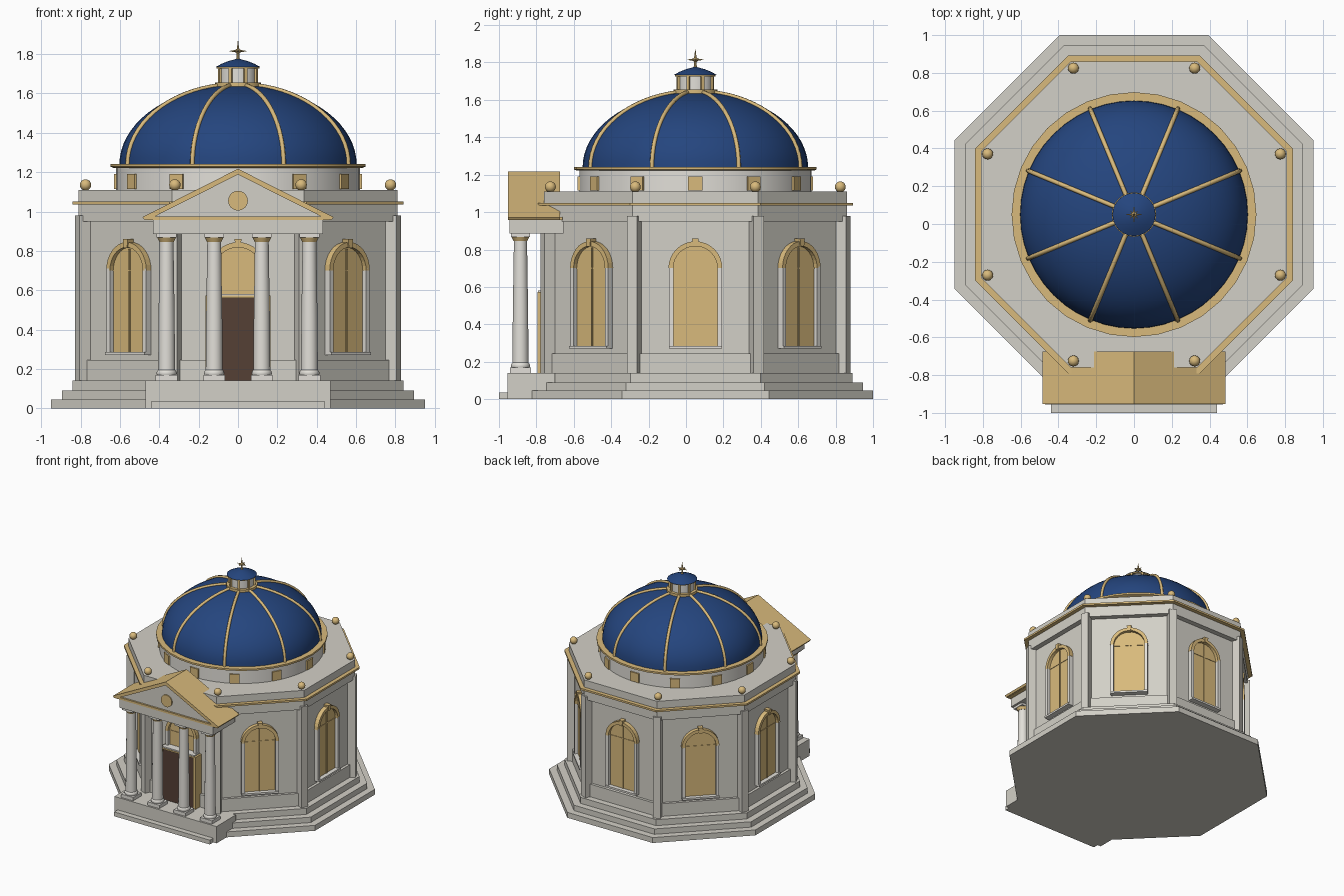
import bpy, bmesh, math
from math import pi, sin, cos
from mathutils import Matrix, Vector

if "Cube" in bpy.data.objects:
    bpy.data.objects.remove(bpy.data.objects["Cube"], do_unlink=True)

CY = 0.05                      # hall axis
OCT = cos(pi / 8)              # apothem to corner ratio


def material(name, rgb):
    m = bpy.data.materials.new(name)
    m.use_nodes = True
    m.diffuse_color = (*rgb, 1)
    bsdf = m.node_tree.nodes["Principled BSDF"]
    bsdf.inputs["Base Color"].default_value = (*rgb, 1)
    bsdf.inputs["Roughness"].default_value = 0.7
    return m


STONE = material("stone", (0.65, 0.63, 0.57))
MARBLE = material("pale_marble", (0.76, 0.74, 0.69))
GOLD = material("gold", (0.69, 0.49, 0.20))
BLUE = material("dome_blue", (0.018, 0.06, 0.21))
WOOD = material("door_wood", (0.09, 0.05, 0.036))


def finish(name, bm, mat, smooth=False, loc=(0, 0, 0)):
    bmesh.ops.recalc_face_normals(bm, faces=bm.faces)
    me = bpy.data.meshes.new(name)
    bm.to_mesh(me)
    bm.free()
    me.materials.append(mat)
    ob = bpy.data.objects.new(name, me)
    ob.location = loc
    bpy.context.collection.objects.link(ob)
    if smooth:
        bpy.ops.object.select_all(action='DESELECT')
        ob.select_set(True)
        bpy.context.view_layer.objects.active = ob
        bpy.ops.object.shade_smooth_by_angle(angle=math.radians(40))
    return ob


def box(name, mat, x, y, z):
    """Box from (min, max) pairs."""
    bm = bmesh.new()
    bmesh.ops.create_cube(bm, size=1)
    for v in bm.verts:
        v.co = [(a + b) / 2 + c * (b - a) for (a, b), c in zip((x, y, z), v.co)]
    return finish(name, bm, mat)


def prism(name, mat, pts, y0, y1):
    """Outline in x, z extruded along y."""
    bm = bmesh.new()
    f = bm.faces.new([bm.verts.new((x, y0, z)) for x, z in pts])
    r = bmesh.ops.extrude_face_region(bm, geom=[f])
    for v in r["geom"]:
        if isinstance(v, bmesh.types.BMVert):
            v.co.y = y1
    return finish(name, bm, mat)


def lathe(name, mat, prof, n=32, loc=(0, CY, 0), smooth=True, turn=0.0):
    """Profile of (radius, z) spun round z; closed at both ends."""
    bm = bmesh.new()
    rings = [[bm.verts.new((r * cos(turn + 2 * pi * i / n), r * sin(turn + 2 * pi * i / n), z))
              for i in range(n)] for r, z in prof]
    for a, b in zip(rings, rings[1:]):
        for i in range(n):
            j = (i + 1) % n
            bm.faces.new((a[i], a[j], b[j], b[i]))
    bm.faces.new(rings[0])
    bm.faces.new(rings[-1])
    return finish(name, bm, mat, smooth, loc)


def octagon(name, mat, apothem, z0, z1):
    r = apothem / OCT
    return lathe(name, mat, [(r, z0), (r, z1)], 8, smooth=False, turn=pi / 8)


def around(ob, n, start=0.0):
    """Place linked copies of a part round the hall axis."""
    for k in range(n):
        c = ob if k == 0 else ob.copy()
        if k:
            bpy.context.collection.objects.link(c)
        c.location = (0, CY, 0)
        c.rotation_euler.z = start + 2 * pi * k / n


def arc(r, zc, n=16):
    return [(r * cos(pi * i / n), zc + r * sin(pi * i / n)) for i in range(n + 1)]


# Stepped base, walls, cornice and attic
for nm, mat, a, z0, z1 in (
        ("lower_step", STONE, 0.95, 0, 0.045), ("middle_step", STONE, 0.895, 0.045, 0.09),
        ("upper_step", STONE, 0.84, 0.09, 0.14), ("plinth", STONE, 0.79, 0.14, 0.245),
        ("walls", STONE, 0.768, 0.245, 0.96), ("frieze", STONE, 0.81, 0.95, 1.035),
        ("gold_cornice", GOLD, 0.842, 1.035, 1.05), ("attic", STONE, 0.81, 1.05, 1.11)):
    octagon(nm, mat, a, z0, z1)

# Corner piers and ball finials
pier = box("corner_pier", STONE, (-0.03, 0.03), (-0.885, -0.825), (0.14, 0.98))
around(pier, 8, pi / 8)
bm = bmesh.new()
bmesh.ops.create_uvsphere(bm, u_segments=16, v_segments=10, radius=0.029,
                          matrix=Matrix.Translation((0, -0.775 / OCT, 1.135)))
around(finish("ball_finial", bm, GOLD, True), 8, pi / 8)

# Arched windows, one per wall
HW, SPRING, SILL, WALL = 0.12, 0.70, 0.285, -0.768
pane = [(-HW, SILL), (HW, SILL)] + arc(HW, SPRING)
parts = [prism("window_pane", GOLD, pane, WALL - 0.01, WALL + 0.02),
         prism("window_arch", GOLD, arc(HW + 0.024, SPRING) + arc(HW - 0.002, SPRING)[::-1],
               WALL - 0.035, WALL + 0.02),
         box("window_sill", MARBLE, (-0.142, 0.142), (WALL - 0.045, WALL), (0.27, SILL)),
         box("window_mullion", GOLD, (-0.004, 0.004), (WALL - 0.017, WALL), (SILL, 0.81)),
         box("window_transom", GOLD, (-HW, HW), (WALL - 0.014, WALL), (0.697, 0.703)),
         prism("keystone", GOLD, [(-0.012, 0.815), (0.012, 0.815), (0.018, 0.86), (-0.018, 0.86)],
               WALL - 0.042, WALL)]
for s in (-1, 1):
    xs = sorted((s * (HW - 0.002), s * (HW + 0.022)))
    parts.append(box("window_jamb", MARBLE, xs, (WALL - 0.035, WALL), (SILL, SPRING + 0.01)))
for p in parts:
    around(p, 8)

# Drum with small gold panels
lathe("drum", MARBLE, [(0.62, 1.10), (0.62, 1.225)], 48)
around(box("drum_panel", GOLD, (-0.038, 0.038), (-0.63, -0.60), (1.115, 1.19)), 12)
lathe("drum_cornice", GOLD, [(0.635, 1.222), (0.648, 1.228), (0.648, 1.242)], 32)

# Dome and its ribs
A, H, Z = 0.603, 0.405, 1.238
steps = [i / 16 * 1.42 for i in range(17)]
lathe("dome", BLUE, [(A * cos(t), Z + H * sin(t)) for t in steps], 48)
cu = bpy.data.curves.new("dome_rib", 'CURVE')
cu.dimensions = '3D'
cu.bevel_depth = 0.012
cu.bevel_resolution = 1
cu.use_fill_caps = True
sp = cu.splines.new('POLY')
sp.points.add(len(steps) - 1)
for p, t in zip(sp.points, steps):
    p.co = (0, -(A + 0.004) * cos(t), Z + (H + 0.004) * sin(t), 1)
cu.materials.append(GOLD)
rib = bpy.data.objects.new("dome_rib", cu)
bpy.context.collection.objects.link(rib)
around(rib, 8, pi / 8)

# Lantern
lathe("lantern_base", GOLD, [(0.118, 1.63), (0.118, 1.655)], 24)
lathe("lantern_body", MARBLE, [(0.094, 1.655), (0.094, 1.73)], 24)
around(box("lantern_post", GOLD, (-0.008, 0.008), (-0.106, -0.09), (1.655, 1.73)), 8, pi / 8)
lathe("lantern_cornice", GOLD, [(0.108, 1.726), (0.108, 1.734)], 24)
lathe("lantern_roof", BLUE, [(0.114, 1.734), (0.085, 1.75), (0.05, 1.764), (0.01, 1.775)], 24)

# Star finial
lathe("finial_stem", GOLD, [(0.012, 1.765), (0.007, 1.785), (0.006, 1.815)], 8)
bm = bmesh.new()
bmesh.ops.create_icosphere(bm, subdivisions=2, radius=0.014)
rays = [(Vector((0, 0, 1)), 0.055), (Vector((0, 0, -1)), 0.045)]
rays += [(Vector((cos(k * pi / 4), sin(k * pi / 4), 0)), 0.028 if k % 2 else 0.043) for k in range(8)]
for d, length in rays:
    m = d.to_track_quat('Z', 'Y').to_matrix().to_4x4() @ Matrix.Translation((0, 0, length / 2))
    bmesh.ops.create_cone(bm, cap_ends=True, segments=6, radius1=0.008, radius2=0.001,
                          depth=length, matrix=m)
finish("star_finial", bm, GOLD, loc=(0, CY, 1.815))

# Portico floor and front step
box("portico_floor", STONE, (-0.47, 0.47), (-0.955, -0.70), (0, 0.14))
box("portico_step", STONE, (-0.44, 0.44), (-1.0, -0.95), (0, 0.036))

# Columns
for x in (-0.363, -0.121, 0.121, 0.363):
    at = (x, -0.885, 0)
    box("column_plinth", MARBLE, (x - 0.055, x + 0.055), (-0.94, -0.83), (0.14, 0.168))
    lathe("column_shaft", MARBLE, [(0.048, 0.168), (0.052, 0.178), (0.048, 0.19), (0.043, 0.195),
                                   (0.041, 0.45), (0.035, 0.85)], 24, at)
    lathe("column_capital", GOLD, [(0.037, 0.846), (0.048, 0.868)], 24, at)
    box("column_abacus", MARBLE, (x - 0.05, x + 0.05), (-0.935, -0.835), (0.868, 0.886))

# Portico beam, pediment and roof
box("portico_beam", STONE, (-0.432, 0.432), (-0.945, -0.655), (0.886, 0.957))
box("pediment_cornice", GOLD, (-0.465, 0.465), (-0.95, -0.66), (0.957, 0.974))
prism("pediment", STONE, [(-0.44, 0.972), (0.44, 0.972), (0, 1.195)], -0.935, -0.69)
prism("portico_roof", GOLD, [(-0.485, 0.972), (0, 1.217), (0.485, 0.972), (0.475, 0.957),
                             (0.44, 0.966), (0, 1.188), (-0.44, 0.966), (-0.475, 0.957)], -0.952, -0.675)
disc = [(0.05 * cos(k * pi / 16), 1.055 + 0.05 * sin(k * pi / 16)) for k in range(32)]
prism("pediment_disc", GOLD, disc, -0.944, -0.93)

# Entrance door
box("door_leaf", WOOD, (-0.145, 0.145), (-0.785, -0.70), (0.14, 0.562))
for s in (-1, 1):
    box("door_post", GOLD, sorted((s * 0.143, s * 0.166)), (-0.795, -0.70), (0.14, 0.565))
box("door_lintel", GOLD, (-0.166, 0.166), (-0.795, -0.70), (0.56, 0.572))
box("door_hood", MARBLE, (-0.15, 0.15), (-0.79, -0.70), (0.572, 0.582))
